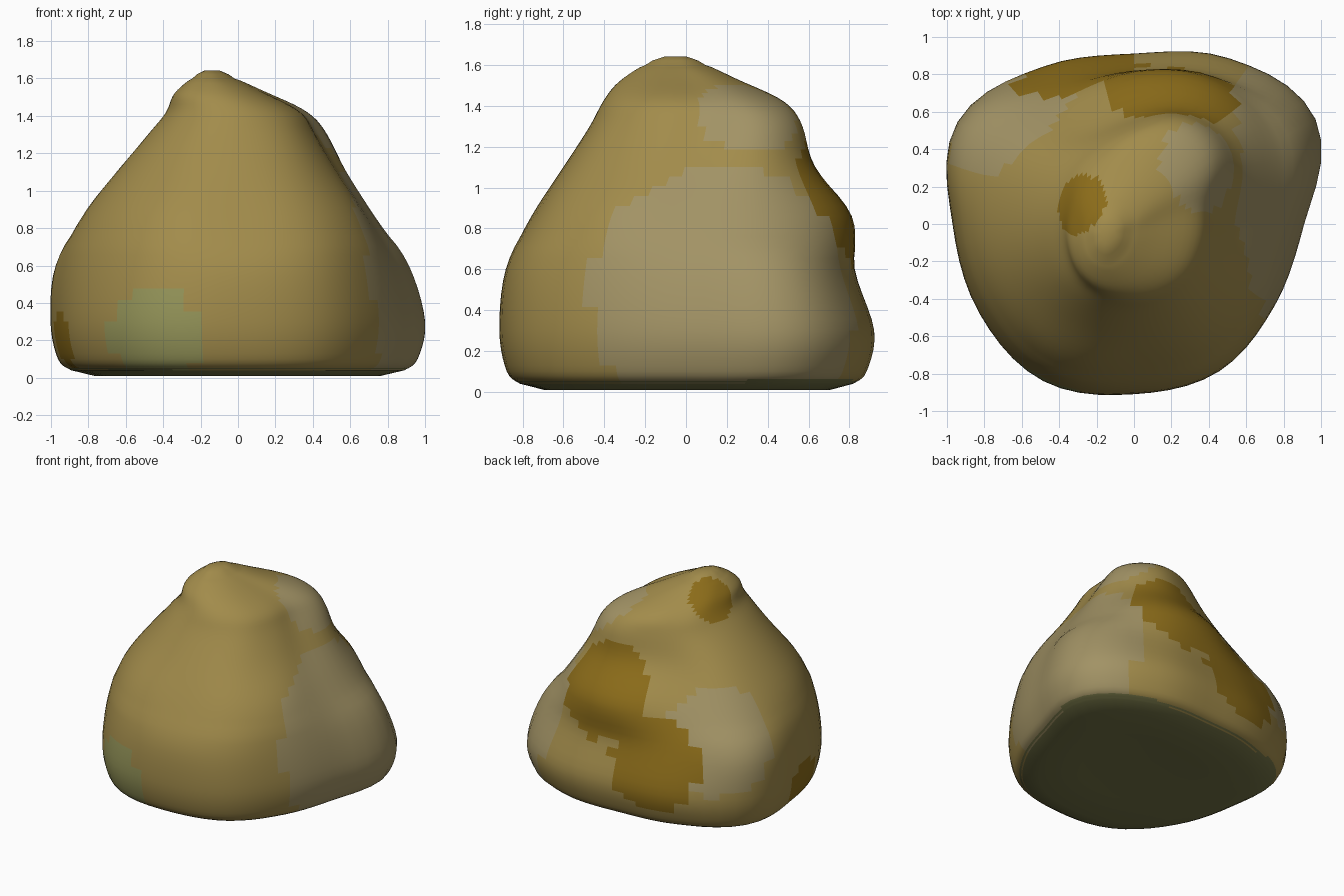
import bpy, bmesh, math
from mathutils import Vector

if "Cube" in bpy.data.objects:
    bpy.data.objects.remove(bpy.data.objects["Cube"])

# Cross-sections of the boulder: (height, centre x, centre y)
LEVELS = [(0.04, 0, 0), (0.10, 0, 0), (0.30, 0, 0), (0.60, 0, 0), (0.86, 0, 0),
          (1.10, 0, .05), (1.30, 0, .1), (1.42, 0, .1), (1.52, -.08, .03), (1.60, -.15, -.05)]
# Radius every 30 degrees, starting at +x and turning towards the back
BASE = [.91, 1.12, 1.02, .91, .97, 1.09, .97, .955, .97, .91, .91, .87]
RADII = [
    [r * .89 for r in BASE],
    [r * .96 for r in BASE],
    BASE,
    [.84, 1.02, .91, .82, .87, 1.05, .945, .92, .93, .88, .88, .83],
    [.70, .83, .88, .81, .74, .85, .84, .83, .83, .75, .77, .74],
    [.54, .66, .65, .55, .52, .62, .65, .68, .69, .65, .64, .58],
    [.42, .55, .54, .43, .39, .42, .47, .53, .59, .57, .54, .46],
    [.34, .43, .43, .37, .33, .35, .375, .43, .51, .51, .46, .38],
    [.23, .28, .27, .24, .23, .24, .25, .30, .36, .36, .31, .25],
    [.13, .15, .16, .15, .12, .10, .10, .11, .14, .16, .14, .13],
]
SIDES, STEPS = 60, 5


def spline(a, b, c, d, t):
    return b + .5 * t * (c - a + t * (2 * a - 5 * b + 4 * c - d + t * (3 * (b - c) + d - a)))


def section_point(level, i):
    """Point i of SIDES on one smoothed cross-section."""
    z, cx, cy = LEVELS[level]
    k, t = divmod(i * 12 / SIDES, 1)
    r = spline(*[RADII[level][(int(k) + o) % 12] for o in (-1, 0, 1, 2)], t)
    a = math.tau * i / SIDES
    return Vector((cx + r * math.cos(a), cy + r * math.sin(a), z))


# Loft the sections into a closed body
bm = bmesh.new()
top = len(LEVELS) - 1
rings = []
for level in range(top):
    for s in range(STEPS + (level == top - 1)):
        ring = []
        for i in range(SIDES):
            pts = [section_point(min(max(level + o, 0), top), i) for o in (-1, 0, 1, 2)]
            ring.append(bm.verts.new(spline(*pts, s / STEPS)))
        rings.append(ring)


def scaled_ring(source, scale, z):
    mid = sum((v.co for v in source), Vector()) / SIDES
    return [bm.verts.new((mid.x + (v.co.x - mid.x) * scale,
                          mid.y + (v.co.y - mid.y) * scale, z)) for v in source]


# Rounded peak and slightly hollow underside
last, first = rings[-1], rings[0]
rings += [scaled_ring(last, .72, 1.622), scaled_ring(last, .35, 1.642)]
rings = [scaled_ring(first, .5, .03), scaled_ring(first, .85, .008)] + rings
for lower, upper in zip(rings, rings[1:]):
    for i in range(SIDES):
        j = (i + 1) % SIDES
        bm.faces.new((lower[i], lower[j], upper[j], upper[i]))
bm.faces.new(rings[0][::-1])
bm.faces.new(rings[-1])
bmesh.ops.recalc_face_normals(bm, faces=bm.faces)

# Soften the lofted sides between the fixed peak and base
soft = [v for v in bm.verts if .75 < v.co.z < 1.61]
for _ in range(4):
    bmesh.ops.smooth_vert(bm, verts=soft, factor=.5, use_axis_x=True, use_axis_y=True,
                          use_axis_z=False)

# Stone colours: ochre body, rusty patches, pale patches, dark underside
mesh = bpy.data.meshes.new("boulder")
for name, color in (("ochre", (.36, .26, .07)), ("rust", (.26, .15, .01)),
                    ("sand", (.36, .29, .13)), ("olive", (.17, .17, .06)),
                    ("moss", (.30, .30, .10))):
    mat = bpy.data.materials.new(name)
    mat.diffuse_color = (*color, 1)
    mat.use_nodes = True
    mat.node_tree.nodes["Principled BSDF"].inputs["Base Color"].default_value = mat.diffuse_color
    mesh.materials.append(mat)
PATCHES = [((.2, .75, .92), .36, 1), ((-.3, .85, .5), .35, 1), ((-.29, .1, 1.5), .17, 1),
           ((-.95, -.1, .2), .18, 1), ((-.45, -.8, .22), .27, 4),
           ((.35, .3, 1.35), .25, 2), ((.9, .2, .5), .7, 2), ((-.7, .6, .7), .4, 2)]
bm.normal_update()
for face in bm.faces:
    mid = face.calc_center_median()
    for centre, radius, index in PATCHES:
        if (mid - Vector(centre)).length < radius:
            face.material_index = index
            break
    if face.normal.z < -.85:
        face.material_index = 3
    face.smooth = True
bm.to_mesh(mesh)
bm.free()
boulder = bpy.data.objects.new("boulder", mesh)
bpy.context.collection.objects.link(boulder)
